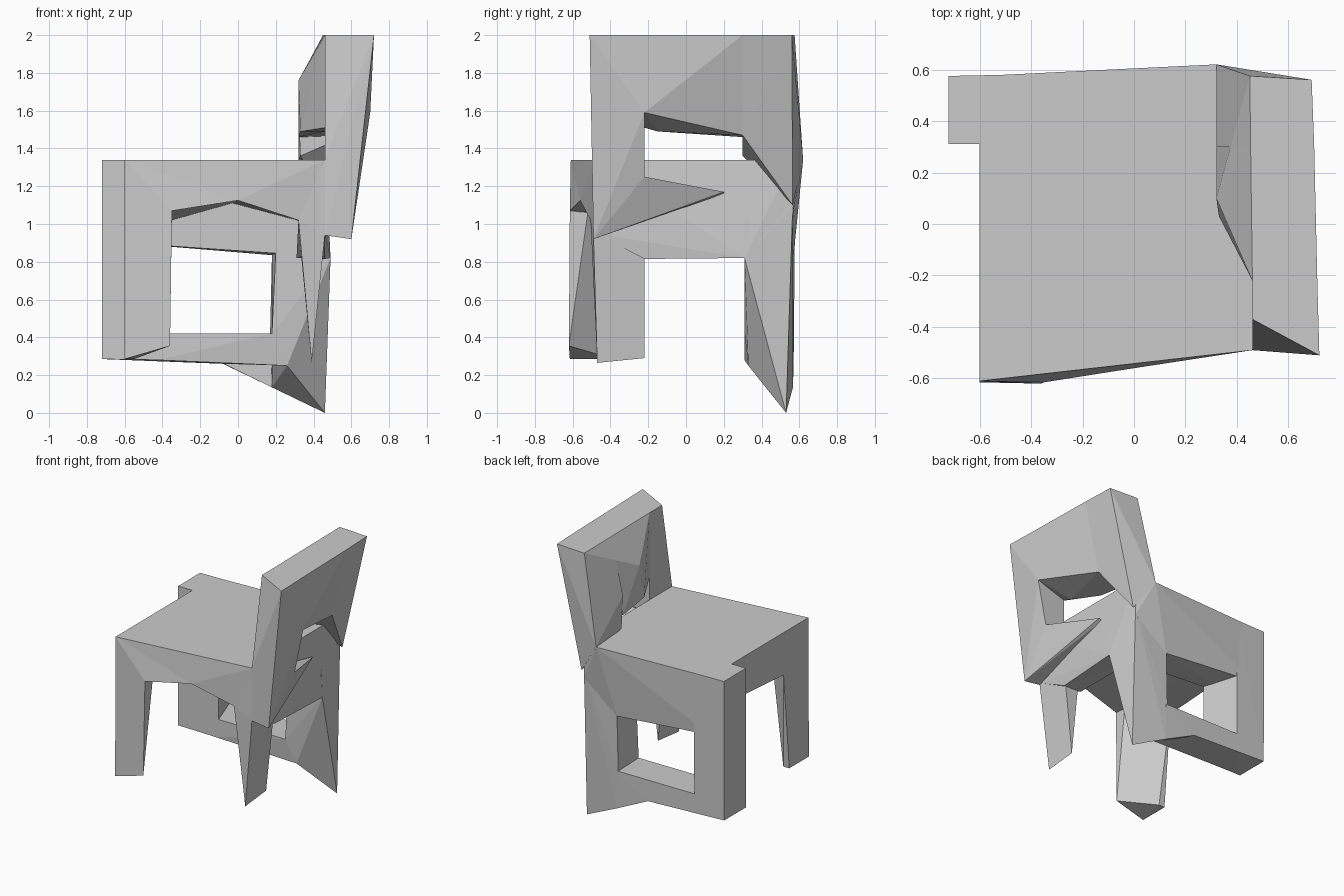
import bpy, bmesh


def finish(name, bm):
    bmesh.ops.recalc_face_normals(bm, faces=bm.faces[:])
    mesh = bpy.data.meshes.new(name)
    bm.to_mesh(mesh)
    bm.free()
    obj = bpy.data.objects.new(name, mesh)
    bpy.context.collection.objects.link(obj)
    return obj


def hull(name, points):
    """Faceted convex block around a few corner points."""
    bm = bmesh.new()
    verts = [bm.verts.new(p) for p in points]
    res = bmesh.ops.convex_hull(bm, input=verts)
    spare = {g for g in res["geom_interior"] + res["geom_unused"]
             if isinstance(g, bmesh.types.BMVert)}
    bmesh.ops.delete(bm, geom=list(spare), context='VERTS')
    return finish(name, bm)


def loft(name, sections):
    """Skin a row of equal-length outlines and cap both ends."""
    bm = bmesh.new()
    rings = [[bm.verts.new(p) for p in s] for s in sections]
    n = len(rings[0])
    for a, b in zip(rings, rings[1:]):
        for i in range(n):
            j = (i + 1) % n
            bm.faces.new((a[i], a[j], b[j], b[i]))
    caps = [bm.faces.new(rings[0]), bm.faces.new(rings[-1])]
    bmesh.ops.recalc_face_normals(bm, faces=bm.faces[:])
    bmesh.ops.triangulate(bm, faces=caps)
    return finish(name, bm)


# Seat: arched underside between the near side and the far frame
loft("seat", [
    [(-0.60, -0.61, 1.34), (-0.60, -0.61, 1.00), (-0.35, -0.615, 1.07),
     (0.0, -0.56, 1.125), (0.32, -0.505, 1.02), (0.46, -0.49, 0.94), (0.46, -0.49, 1.34)],
    [(-0.60, 0.33, 1.34), (-0.60, 0.33, 1.06), (-0.35, 0.33, 1.02),
     (-0.03, 0.33, 1.11), (0.31, 0.33, 1.02), (0.46, 0.33, 0.94), (0.46, 0.33, 1.34)],
])

# Far side frame: lintel, front leg, rail, pointed rear leg
hull("far_lintel", [
    (-0.60, 0.31, 1.34), (0.46, 0.31, 1.34), (-0.60, 0.31, 0.90), (0.20, 0.31, 0.845),
    (0.46, 0.31, 0.90), (-0.60, 0.575, 1.34), (0.32, 0.62, 1.34), (0.46, 0.575, 1.34),
    (-0.60, 0.57, 0.90), (0.18, 0.57, 0.835), (0.46, 0.565, 1.05)])
hull("far_front_leg", [
    (-0.72, 0.31, 1.34), (-0.72, 0.575, 1.34), (-0.47, 0.31, 1.34), (-0.47, 0.58, 1.34),
    (-0.38, 0.31, 1.02), (-0.72, 0.31, 0.285), (-0.72, 0.57, 0.285),
    (-0.47, 0.57, 0.275), (-0.38, 0.31, 0.28)])
hull("far_rail", [
    (-0.47, 0.57, 0.42), (0.18, 0.57, 0.42), (-0.47, 0.57, 0.275), (-0.08, 0.57, 0.26),
    (-0.42, 0.31, 0.42), (0.18, 0.31, 0.42), (-0.42, 0.31, 0.28), (0.26, 0.33, 0.25)])
hull("far_rear_leg", [
    (0.18, 0.57, 0.85), (0.17, 0.57, 0.42), (0.20, 0.31, 0.85), (0.18, 0.31, 0.42),
    (0.26, 0.33, 0.25), (0.18, 0.566, 0.135), (0.46, 0.53, 0.0), (0.31, 0.31, 1.02),
    (0.49, 0.31, 0.82), (0.48, 0.31, 1.02), (0.46, 0.565, 1.10)])
# thin web between rail and rear leg
hull("far_web", [
    (-0.08, 0.57, 0.26), (-0.08, 0.54, 0.262), (0.18, 0.57, 0.42), (0.18, 0.54, 0.42),
    (0.18, 0.566, 0.135), (0.18, 0.54, 0.135)])

# Near legs and the wall behind the seat
hull("near_front_leg", [
    (-0.60, -0.61, 1.15), (-0.57, -0.36, 1.04), (-0.60, -0.31, 1.04), (-0.35, -0.615, 1.07),
    (-0.35, -0.52, 1.06), (-0.60, -0.615, 0.285), (-0.36, -0.62, 0.355),
    (-0.55, -0.38, 0.285), (-0.60, -0.38, 0.285)])
hull("near_rear_leg", [
    (0.32, -0.505, 1.02), (0.46, -0.49, 0.94), (0.39, -0.47, 0.265), (0.39, -0.22, 0.29),
    (0.32, -0.22, 0.98), (0.46, -0.22, 0.95)])
hull("rear_wall", [
    (0.46, -0.48, 0.95), (0.32, -0.48, 1.02), (0.31, -0.22, 0.82), (0.46, -0.22, 0.815),
    (0.31, 0.31, 0.82), (0.49, 0.31, 0.82), (0.46, 0.56, 1.00), (0.46, -0.48, 1.34),
    (0.46, 0.56, 1.33), (0.34, 0.56, 1.10)])

# Backrest: two posts, a thick top and a slanted splinter under the opening
hull("back_near_post", [
    (0.72, -0.51, 2), (0.46, -0.37, 2), (0.712, -0.22, 2), (0.46, -0.22, 2),
    (0.46, -0.49, 1.34), (0.70, -0.22, 1.59), (0.63, -0.22, 1.25), (0.60, -0.49, 0.92),
    (0.46, -0.49, 0.94), (0.46, -0.22, 1.25)])
hull("back_splinter", [
    (0.60, -0.49, 0.92), (0.63, -0.22, 1.25), (0.49, 0.20, 1.17),
    (0.46, -0.49, 0.94), (0.46, -0.22, 1.24), (0.46, 0.20, 1.16)])
hull("back_top", [
    (0.712, -0.22, 2), (0.70, 0.30, 2), (0.46, -0.22, 2), (0.453, 0.30, 2),
    (0.70, -0.22, 1.59), (0.58, 0.30, 1.47), (0.46, -0.22, 1.51), (0.46, -0.15, 1.49),
    (0.33, 0.03, 1.49), (0.32, 0.10, 1.76), (0.375, 0.30, 1.86), (0.32, 0.30, 1.46)])
hull("back_far_post", [
    (0.70, 0.30, 2), (0.69, 0.56, 2), (0.453, 0.30, 2), (0.45, 0.575, 2),
    (0.58, 0.30, 1.47), (0.48, 0.565, 1.10), (0.32, 0.62, 1.34), (0.33, 0.30, 1.36),
    (0.32, 0.30, 1.61), (0.375, 0.30, 1.86)])
